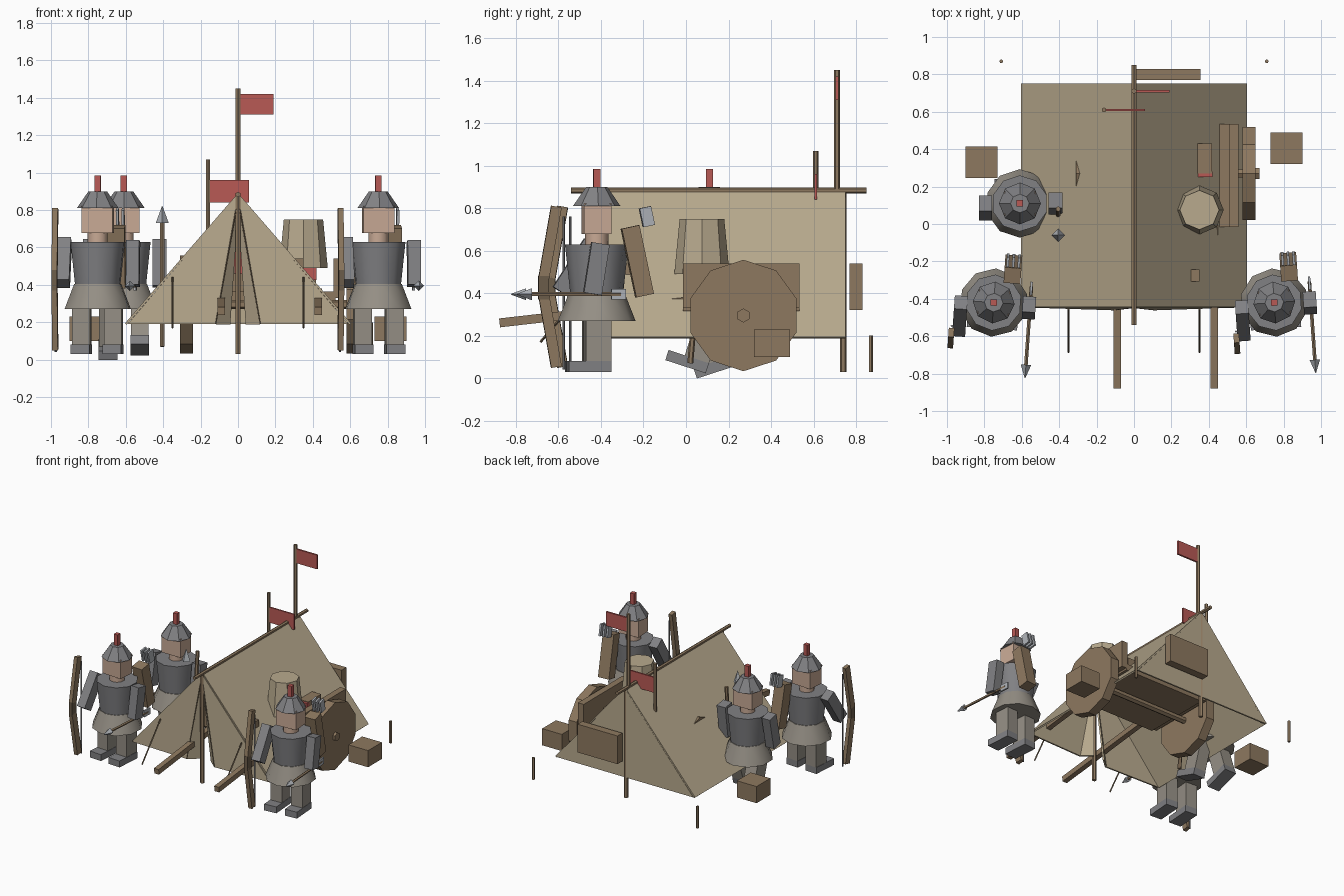
import bpy, bmesh, math
from mathutils import Matrix, Vector, Euler

if "Cube" in bpy.data.objects:
    bpy.data.objects.remove(bpy.data.objects["Cube"])

I = Matrix.Identity(4)

def material(name, col):
    m = bpy.data.materials.new(name)
    m.diffuse_color = (*col, 1)
    m.use_nodes = True
    m.node_tree.nodes["Principled BSDF"].inputs["Base Color"].default_value = m.diffuse_color
    return m

CANVAS = material("canvas", (0.48, 0.40, 0.27))
WOOD = material("wood", (0.27, 0.19, 0.115))
DARK = material("dark_wood", (0.15, 0.11, 0.07))
RED = material("red_cloth", (0.48, 0.10, 0.09))
SKIN = material("skin", (0.58, 0.40, 0.30))
SKIRT = material("padded_cloth", (0.30, 0.275, 0.235))
STEEL = material("steel", (0.22, 0.22, 0.23))
LIGHT = material("light_steel", (0.42, 0.44, 0.47))

def finish(name, bm, mat, M=I, smooth=False):
    bm.transform(M)
    bmesh.ops.recalc_face_normals(bm, faces=bm.faces)
    me = bpy.data.meshes.new(name)
    for f in bm.faces:
        f.smooth = smooth and len(f.verts) == 4
    bm.to_mesh(me)
    bm.free()
    ob = bpy.data.objects.new(name, me)
    bpy.context.collection.objects.link(ob)
    if mat:
        me.materials.append(mat)
    return ob

def box(name, c, d, mat, rx=0, M=I):
    bm = bmesh.new()
    bmesh.ops.create_cube(bm, size=1)
    T = Matrix.Translation(c) @ Matrix.Rotation(math.radians(rx), 4, 'X') @ Matrix.Diagonal((*d, 1))
    return finish(name, bm, mat, M @ T)

def rod(name, p, q, r1, mat, r2=None, n=6, M=I, smooth=False):
    # tapered n-sided bar from p to q
    p, q = Vector(p), Vector(q)
    bm = bmesh.new()
    bmesh.ops.create_cone(bm, cap_ends=True, segments=n, radius1=r1,
                          radius2=r1 if r2 is None else r2, depth=(q - p).length)
    R = (q - p).to_track_quat('Z', 'Y').to_matrix().to_4x4() if abs((q - p).normalized().z) < 0.9999 else I
    return finish(name, bm, mat, M @ Matrix.Translation((p + q) / 2) @ R, smooth)

def sheet(name, pts, faces, thick=0.012):
    bm = bmesh.new()
    vs = [bm.verts.new(p) for p in pts]
    for f in faces:
        bm.faces.new([vs[i] for i in f])
    ob = finish(name, bm, CANVAS)
    s = ob.modifiers.new("thickness", 'SOLIDIFY')
    s.thickness = thick
    s.offset = 0

# ---- tent
sheet("tent_roof", [(-.6, -.44, .19), (-.6, .75, .19), (0, .75, .885), (0, -.44, .885), (.6, .75, .19), (.6, -.44, .19)],
      [(0, 1, 2, 3), (3, 2, 4, 5)])
sheet("tent_back", [(-.59, .745, .19), (.59, .745, .19), (0, .745, .88)], [(0, 1, 2)])
for s, side in ((-1, "left"), (1, "right")):
    sheet(f"tent_front_{side}", [(s * .59, -.44, .19), (s * .12, -.455, .19), (0, -.44, .88)], [(0, 1, 2)])
    sheet(f"door_flap_{side}", [(s * .12, -.455, .19), (s * .045, -.39, .19), (0, -.44, .85)], [(0, 1, 2)])
    rod(f"flap_edge_{side}", (s * .12, -.458, .19), (0, -.445, .86), .005, DARK, n=4)
    rod(f"guy_line_{side}", (s * .35, -.685, .17), (s * .35, -.455, .44), .006, DARK, n=4)
    rod(f"tent_stake_{side}", (s * .71, .87, .03), (s * .71, .87, .2), .011, WOOD, n=5)
rod("ridge_pole", (0, -.54, .883), (0, .85, .883), .014, WOOD)
for y, n in ((-.44, "front"), (.74, "back")):
    rod(f"tent_pole_{n}", (0, y, .03), (0, y, .88), .016, WOOD)

# ---- flags
rod("tall_flag_pole", (0, .71, .85), (0, .71, 1.45), .014, WOOD)
box("tall_flag", (.1, .71, 1.365), (.18, .014, .11), RED)
rod("short_flag_pole", (-.16, .61, .65), (-.16, .61, 1.07), .013, WOOD)
box("short_flag", (-.045, .61, .9), (.21, .012, .12), RED)

# ---- cart, standing half inside the tent
CX = .17
for s, side in ((-1, "left"), (1, "right")):
    rod(f"cart_wheel_{side}", (CX + s * .41, .27, .295), (CX + s * .48, .27, .295), .262, WOOD, n=10)
    rod(f"wheel_hub_{side}", (CX + s * .46, .27, .295), (CX + s * .5, .27, .295), .033, WOOD, n=6)
    box(f"cart_side_{side}", (CX + s * .365, .26, .435), (.05, .55, .21), WOOD)
    box(f"cart_handle_{side}", (CX + s * .26, -.44, .31), (.04, .88, .042), WOOD, rx=6.5)
rod("cart_axle", (CX - .48, .27, .295), (CX + .48, .27, .295), .025, WOOD)
box("cart_bed", (CX, .26, .34), (.7, .55, .05), WOOD)
box("tailgate", (.183, .8, .43), (.345, .06, .22), WOOD)

# ---- cargo
rod("grain_tub", (.35, .075, .49), (.35, .075, .75), .13, CANVAS, r2=.105, n=8)
box("chest", (.375, .35, .45), (.085, .16, .1), WOOD)
box("chest_cloth", (.375, .265, .46), (.09, .03, .07), RED)
box("peg_block", (.325, -.275, .5), (.05, .065, .08), WOOD)
box("inner_crate", (0, .1, .41), (.11, .12, .1), WOOD)
box("red_roll", (.01, .15, .56), (.06, .05, .22), RED)
for x, y, n in ((-.815, .33, "left"), (.815, .405, "right")):
    box(f"crate_{n}", (x, y, .165), (.17, .17, .13), WOOD)

# ---- soldiers
def soldier(name, x, y, turn, archer):
    M = Matrix.Translation((x, y, 0)) @ Matrix.Rotation(math.radians(turn), 4, 'Z')
    n = lambda part: f"{name}_{part}"
    for s, side in ((-1, "right"), (1, "left")):
        # legs swing from the hip when walking
        swing = 0 if archer else (18 if s < 0 else -18)
        H = M @ Matrix.Translation((s * .085, 0, .27)) @ Matrix.Rotation(math.radians(swing), 4, 'X')
        box(n(f"leg_{side}"), (0, 0, -.085), (.095, .12, .21), SKIRT, M=H)
        box(n(f"boot_{side}"), (0, -.04, -.215), (.1, .2, .05), STEEL, M=H)
    rod(n("skirt"), (0, 0, .27), (0, 0, .405), .183, SKIRT, r2=.13, n=10, M=M, smooth=True)
    rod(n("torso"), (0, 0, .4), (0, 0, .63), .125, STEEL, r2=.15, n=10, M=M, smooth=True)
    rod(n("neck"), (0, 0, .62), (0, 0, .69), .055, SKIN, n=10, M=M, smooth=True)
    box(n("head"), (0, 0, .75), (.165, .13, .145), SKIN, M=M)
    rod(n("helmet"), (0, 0, .81), (0, 0, .9), .112, STEEL, r2=.05, n=8, M=M)
    box(n("plume"), (0, 0, .935), (.034, .034, .1), RED, M=M)
    if archer:
        box(n("bow_arm"), (-.175, -.085, .52), (.07, .085, .27), STEEL, rx=-33, M=M)
        box(n("side_arm"), (.19, -.015, .515), (.07, .085, .24), STEEL, rx=-9, M=M)
        # bow
        box(n("bow_grip"), (-.215, -.235, .425), (.03, .05, .11), DARK, M=M)
        box(n("upper_limb"), (-.215, -.205, .64), (.03, .05, .34), WOOD, rx=-10, M=M)
        box(n("lower_limb"), (-.215, -.205, .22), (.03, .05, .34), WOOD, rx=10, M=M)
        rod(n("bow_string"), (-.215, -.14, .04), (-.215, -.14, .76), .006, STEEL, n=4, M=M)
        # arrow in hand
        rod(n("arrow_shaft"), (.195, .1, .395), (.195, -.33, .395), .01, WOOD, n=5, M=M)
        rod(n("arrow_head"), (.195, -.32, .395), (.195, -.39, .395), .028, LIGHT, r2=.002, n=4, M=M)
        box(n("fletching"), (.195, .09, .395), (.012, .07, .05), LIGHT, M=M)
        # quiver
        box(n("quiver"), (.09, .185, .55), (.09, .085, .33), WOOD, rx=12, M=M)
        for i in (-1, 0, 1):
            box(n("quiver_feather"), (.09 + i * .03, .23, .76), (.014, .055, .09), LIGHT, rx=12, M=M)
    else:
        box(n("arm_right"), (-.185, -.025, .515), (.07, .085, .25), STEEL, rx=-12, M=M)
        box(n("arm_left"), (.19, 0, .515), (.075, .085, .25), STEEL, rx=-8, M=M)
        # spear
        rod(n("spear_shaft"), (.205, -.09, .07), (.205, -.03, .75), .014, WOOD, M=M)
        rod(n("spear_head"), (.205, -.17, .73), (.205, -.17, .82), .035, LIGHT, r2=.002, n=4, M=M)

soldier("archer_left", -.75, -.42, -4, True)
soldier("archer_right", .75, -.42, 4, True)
soldier("spearman", -.61, .11, 0, False)
